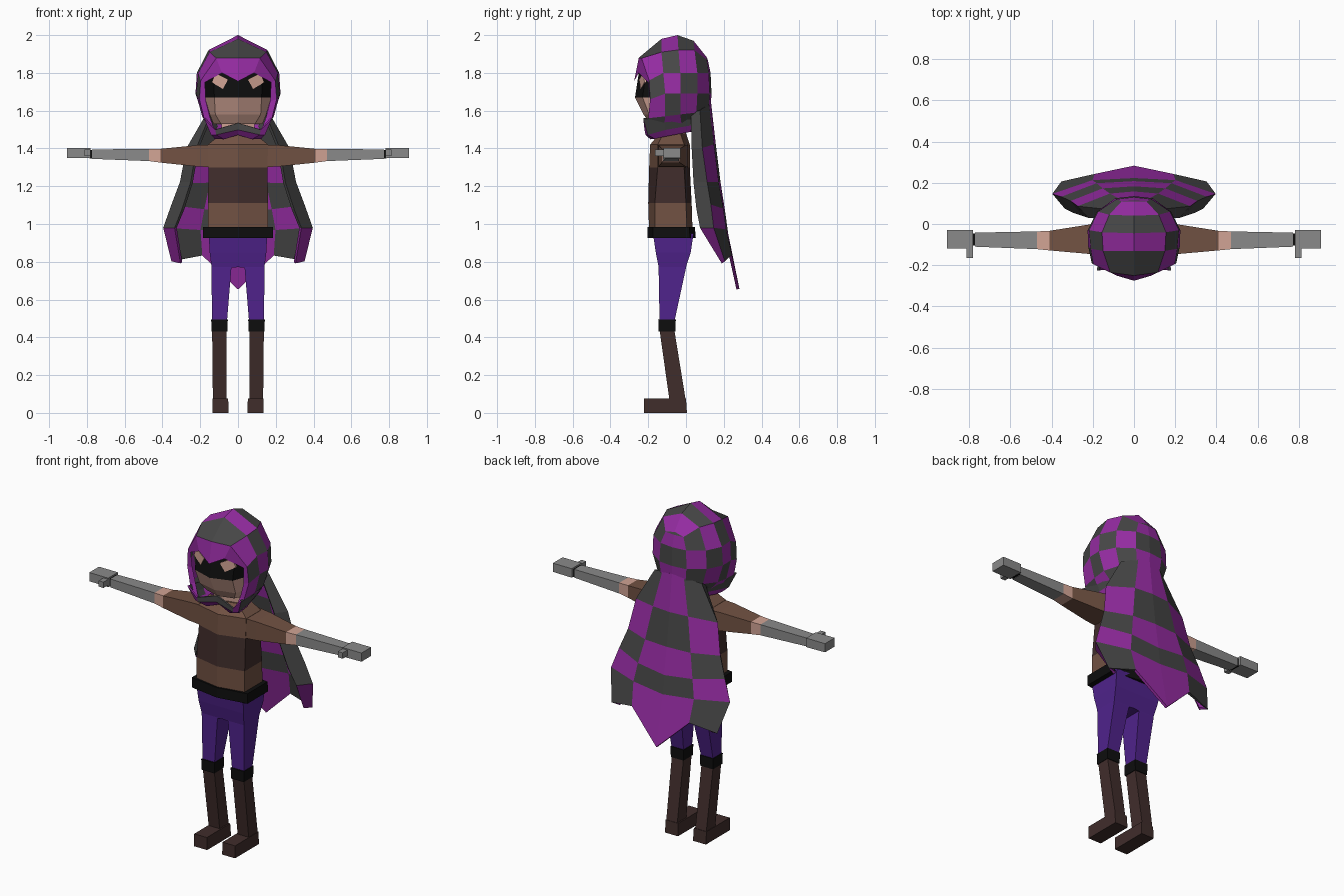
import bpy, bmesh
from mathutils import Vector


def mat(name, rgb):
    m = bpy.data.materials.new(name)
    lin = [((c / 255 + 0.055) / 1.055) ** 2.4 if c > 10 else c / 255 / 12.92 for c in rgb]
    m.diffuse_color = (*lin, 1)
    return m


PURPLE = mat("cloth purple", (150, 44, 163))
GREY = mat("cloth grey", (70, 70, 70))
GLOVE = mat("glove grey", (138, 138, 138))
SKIN = mat("skin", (210, 164, 149))
BROWN = mat("leather brown", (114, 82, 67))
DARK = mat("dark brown", (64, 45, 43))
BLACK = mat("black", (14, 14, 14))
TROUSER = mat("trouser violet", (80, 35, 140))


def finish(name, bm, mats, mirror=False, thick=0, normals=True):
    if normals:
        bmesh.ops.recalc_face_normals(bm, faces=bm.faces)
    me = bpy.data.meshes.new(name)
    bm.to_mesh(me)
    bm.free()
    for m in mats:
        me.materials.append(m)
    ob = bpy.data.objects.new(name, me)
    bpy.context.collection.objects.link(ob)
    if mirror:
        mod = ob.modifiers.new("mirror", 'MIRROR')
        mod.use_clip = True
    if thick:
        mod = ob.modifiers.new("thickness", 'SOLIDIFY')
        mod.thickness = thick
        mod.offset = 0
    return ob


def loft(name, rings, bands, mirror=False):
    """Closed rings joined into a capped solid; one material per band."""
    bm = bmesh.new()
    mats = list(dict.fromkeys(bands))
    vs = [[bm.verts.new(p) for p in r] for r in rings]
    n = len(vs[0])
    for k, m in enumerate(bands):
        for i in range(n):
            j = (i + 1) % n
            f = bm.faces.new((vs[k][i], vs[k][j], vs[k + 1][j], vs[k + 1][i]))
            f.material_index = mats.index(m)
    bm.faces.new(vs[0]).material_index = mats.index(bands[0])
    bm.faces.new(vs[-1]).material_index = mats.index(bands[-1])
    return finish(name, bm, mats, mirror)


def sheet(name, lines, rule, thick=0):
    """Half of an open cloth surface, mirrored; rule picks purple (0) or grey (1)."""
    bm = bmesh.new()
    vs = [[bm.verts.new(p) for p in line] for line in lines]
    for c in range(len(vs) - 1):
        for r in range(len(vs[0]) - 1):
            q = (vs[c][r], vs[c + 1][r], vs[c + 1][r + 1], vs[c][r + 1])
            bm.faces.new(q).material_index = rule(c, r)
    bmesh.ops.remove_doubles(bm, verts=bm.verts, dist=0.0005)
    return finish(name, bm, [PURPLE, GREY], True, thick)


def body_ring(z, w, front, corner, back):
    # six-sided outline with a ridge down the front and back
    yb = back - 0.03
    return [(0, front, z), (w, corner, z), (w, yb, z), (0, back, z), (-w, yb, z), (-w, corner, z)]


def box_z(z, x0, x1, y0, y1):
    return [(x0, y0, z), (x1, y0, z), (x1, y1, z), (x0, y1, z)]


def box_x(x, y0, y1, z0, z1):
    return [(x, y0, z0), (x, y1, z0), (x, y1, z1), (x, y0, z1)]


# Torso, belt and neck
loft("torso", [body_ring(0.95, 0.16, -0.195, -0.165, 0.035),
               body_ring(1.11, 0.16, -0.2, -0.165, 0.03),
               body_ring(1.30, 0.155, -0.195, -0.15, 0.02),
               body_ring(1.42, 0.16, -0.19, -0.15, 0.02),
               body_ring(1.48, 0.085, -0.14, -0.12, 0.0)],
     [BROWN, DARK, BROWN, BROWN])
loft("belt", [body_ring(0.925, 0.185, -0.205, -0.175, 0.052),
              body_ring(0.985, 0.185, -0.205, -0.175, 0.047)], [BLACK])
loft("neck", [body_ring(1.46, 0.085, -0.13, -0.11, 0.0),
              body_ring(1.56, 0.09, -0.14, -0.11, 0.0)], [SKIN])

# Trousers, knee bands, boots and feet
loft("trouser_leg", [box_z(0.95, 0, 0.155, -0.175, 0.04),
                     box_z(0.85, 0, 0.15, -0.16, 0.025),
                     box_z(0.772, 0, 0.14, -0.145, 0.0),
                     box_z(0.768, 0.035, 0.14, -0.145, 0.0),
                     box_z(0.49, 0.058, 0.138, -0.14, -0.06)], [TROUSER] * 4, True)
loft("knee_band", [box_z(0.43, 0.056, 0.14, -0.145, -0.056),
                   box_z(0.495, 0.054, 0.142, -0.147, -0.054)], [BLACK], True)
loft("boot", [box_z(0.44, 0.06, 0.137, -0.14, -0.062),
              box_z(0.07, 0.06, 0.133, -0.088, -0.002)], [DARK], True)
loft("foot", [box_z(0.0, 0.05, 0.136, -0.222, 0.005),
              box_z(0.075, 0.052, 0.136, -0.222, -0.0)], [DARK], True)

# Arms: sleeve, bare forearm strip, glove, hand and thumb
loft("arm", [box_x(0.13, -0.15, 0.01, 1.30, 1.42),
             box_x(0.22, -0.145, -0.003, 1.305, 1.417),
             box_x(0.41, -0.128, -0.033, 1.325, 1.398),
             box_x(0.47, -0.122, -0.036, 1.333, 1.397),
             box_x(0.772, -0.11, -0.042, 1.345, 1.395)],
     [BROWN, BROWN, SKIN, GLOVE], True)
loft("wrist_gap", [box_x(0.77, -0.105, -0.045, 1.347, 1.393),
                   box_x(0.785, -0.105, -0.045, 1.347, 1.393)], [BLACK], True)
loft("hand", [box_x(0.78, -0.12, -0.028, 1.348, 1.402),
              box_x(0.906, -0.12, -0.028, 1.35, 1.402)], [GLOVE], True)
loft("thumb", [box_x(0.78, -0.165, -0.11, 1.36, 1.395),
               box_x(0.812, -0.165, -0.11, 1.36, 1.395)], [GLOVE], True)


# Head with a painted mask band
def head_ring(z, yf, xc, yc, xs):
    half = [(xc, yc), (xs, -0.09), (xs * 0.8, 0.03)]
    return ([(0, yf, z)] + [(x, y, z) for x, y in half] + [(0, 0.06, z)]
            + [(-x, y, z) for x, y in reversed(half)])


loft("head", [head_ring(1.53, -0.19, 0.09, -0.165, 0.13),
              head_ring(1.58, -0.225, 0.12, -0.195, 0.15),
              head_ring(1.67, -0.27, 0.125, -0.23, 0.175),
              head_ring(1.80, -0.25, 0.13, -0.212, 0.175),
              head_ring(1.87, -0.19, 0.10, -0.16, 0.14)],
     [SKIN, SKIN, BLACK, BLACK])

# Eyes as thin tilted plates on the mask
quad = [(0.052, 1.765), (0.08, 1.715), (0.14, 1.75), (0.118, 1.80)]
loft("eye", [[(x, -0.266 + 0.33 * x + d, z) for x, z in quad] for d in (0, 0.009)], [SKIN], True)

# Hood: arcs from the brow edge to the back of the head, centre line first
hood = [
    [(0, -.275, 1.755), (.085, -.25, 1.80), (.175, -.20, 1.75), (.17, -.19, 1.65),
     (.15, -.19, 1.57), (.125, -.20, 1.50)],
    [(0, -.25, 1.88), (.115, -.235, 1.878), (.197, -.195, 1.76), (.205, -.19, 1.66),
     (.18, -.20, 1.56), (.135, -.21, 1.49)],
    [(0, -.13, 1.98), (.15, -.13, 1.91), (.21, -.12, 1.80), (.222, -.11, 1.69),
     (.19, -.11, 1.57), (.13, -.12, 1.48)],
    [(0, -.045, 2.0), (.155, -.04, 1.922), (.218, -.03, 1.80), (.225, -.03, 1.69),
     (.19, -.03, 1.58), (.12, -.02, 1.50)],
    [(0, .04, 1.97), (.12, .045, 1.92), (.175, .06, 1.80), (.18, .06, 1.69),
     (.15, .055, 1.59), (.10, .05, 1.52)],
    [(0, .108, 1.885), (.06, .11, 1.87), (.085, .12, 1.80), (.09, .125, 1.69),
     (.08, .12, 1.60), (.06, .10, 1.53)],
    [(0, .108, 1.885), (0, .115, 1.87), (0, .13, 1.80), (0, .135, 1.69),
     (0, .13, 1.60), (0, .12, 1.53)],
]
sheet("hood", hood, lambda c, r: 0 if c == 0 else (c + r) % 2)

# Collar of the hood wrapped round the neck: grey upper band, purple lower band
collar = [
    [(0, -.195, 1.535), (0, -.20, 1.50), (0, -.165, 1.475)],
    [(.12, -.215, 1.50), (.115, -.21, 1.475), (.075, -.185, 1.452)],
    [(.175, -.225, 1.56), (.14, -.20, 1.475), (.12, -.165, 1.455)],
    [(.165, -.11, 1.545), (.15, -.11, 1.50), (.125, -.10, 1.468)],
    [(.14, .03, 1.555), (.13, .03, 1.525), (.11, .02, 1.49)],
    [(0, .11, 1.56), (0, .11, 1.53), (0, .10, 1.50)],
]
sheet("collar", collar, lambda c, r: 1 if r == 0 and c != 1 else 0, 0.01)

# Cape: columns from the centre line out to the edge that curls forward
cape = [
    [(0, .125, 1.64), (0, .15, 1.42), (0, .175, 1.22), (0, .20, 1.06), (0, .215, .95), (0, .275, .655)],
    [(.07, .115, 1.63), (.115, .14, 1.42), (.15, .165, 1.22), (.18, .19, 1.08), (.20, .205, .97),
     (.19, .235, .835)],
    [(.15, .07, 1.60), (.265, .085, 1.40), (.30, .11, 1.22), (.345, .13, 1.10), (.388, .145, .98),
     (.345, .205, .805)],
    [(.14, .03, 1.58), (.215, .035, 1.40), (.245, .045, 1.22), (.29, .06, 1.08), (.33, .08, .98),
     (.30, .195, .795)],
]
sheet("cape", cape, lambda c, r: 1 if c == 2 and r < 4 else (c + r) % 2, 0.016)
